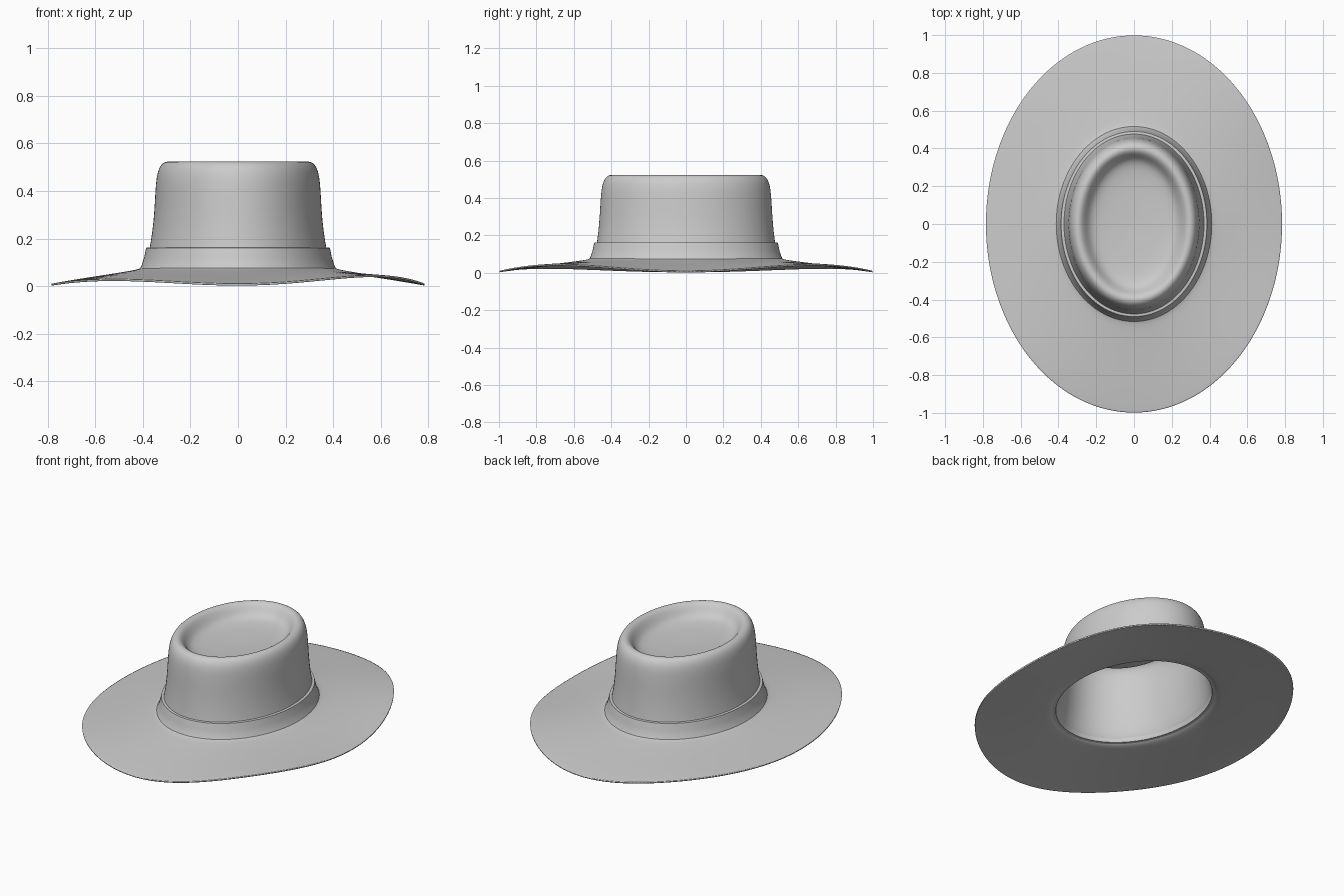
import bpy, bmesh, math

if "Cube" in bpy.data.objects:
    bpy.data.objects.remove(bpy.data.objects["Cube"])


def loft(name, rings, segs, cap=False, closed=False):
    """Skin elliptical rings (rx, ry, z, wave weight) listed from outside/bottom to top."""
    bm = bmesh.new()
    loops = []
    for rx, ry, z, w in rings:
        loop = []
        for i in range(segs):
            a = 2 * math.pi * i / segs
            # brim lifts at the diagonals, a little more on the right
            lift = w * (0.014 + 0.006 * math.cos(a)) * (1 - math.cos(4 * a))
            loop.append(bm.verts.new((rx * math.cos(a), ry * math.sin(a), z + lift)))
        loops.append(loop)
    pairs = list(zip(loops, loops[1:]))
    if closed:
        pairs.append((loops[-1], loops[0]))
    for lo, hi in pairs:
        for i in range(segs):
            j = (i + 1) % segs
            bm.faces.new((lo[i], lo[j], hi[j], hi[i]))
    if cap:
        top = bm.verts.new((0, 0, rings[-1][2] - 0.003))
        for i in range(segs):
            bm.faces.new((loops[-1][i], loops[-1][(i + 1) % segs], top))
    mesh = bpy.data.meshes.new(name)
    bm.to_mesh(mesh)
    bm.free()
    ob = bpy.data.objects.new(name, mesh)
    bpy.context.collection.objects.link(ob)
    bpy.ops.object.select_all(action='DESELECT')
    ob.select_set(True)
    bpy.context.view_layer.objects.active = ob
    return ob


# Felt body: brim, crown wall, rounded ridge and sunken top in one sheet
felt = loft("felt_body", [
    (0.785, 1.000, 0.010, 1.0),
    (0.765, 0.978, 0.014, 0.95),
    (0.660, 0.840, 0.032, 0.60),
    (0.540, 0.680, 0.050, 0.28),
    (0.450, 0.565, 0.065, 0.06),
    (0.412, 0.518, 0.072, 0.0),
    (0.391, 0.496, 0.088, 0.0),
    (0.380, 0.484, 0.120, 0.0),
    (0.370, 0.476, 0.165, 0.0),
    (0.357, 0.466, 0.250, 0.0),
    (0.350, 0.460, 0.340, 0.0),
    (0.346, 0.455, 0.430, 0.0),
    (0.337, 0.445, 0.488, 0.0),
    (0.317, 0.422, 0.520, 0.0),
    (0.290, 0.394, 0.526, 0.0),
    (0.266, 0.370, 0.508, 0.0),
    (0.244, 0.348, 0.473, 0.0),
    (0.215, 0.315, 0.449, 0.0),
    (0.150, 0.230, 0.438, 0.0),
    (0.070, 0.110, 0.433, 0.0),
], 64, cap=True)
sub = felt.modifiers.new("smooth", 'SUBSURF')
sub.levels = sub.render_levels = 2
sol = felt.modifiers.new("thickness", 'SOLIDIFY')
sol.thickness = 0.008
sol.offset = -1
bpy.ops.object.shade_smooth()

# Hat band: flared strip round the foot of the crown
loft("hat_band", [
    (0.385, 0.490, 0.072, 0.0),
    (0.414, 0.519, 0.070, 0.0),
    (0.404, 0.509, 0.090, 0.0),
    (0.394, 0.499, 0.122, 0.0),
    (0.388, 0.493, 0.152, 0.0),
    (0.386, 0.490, 0.161, 0.0),
    (0.366, 0.472, 0.163, 0.0),
], 128, closed=True)
bpy.ops.object.shade_smooth_by_angle(angle=math.radians(40))
